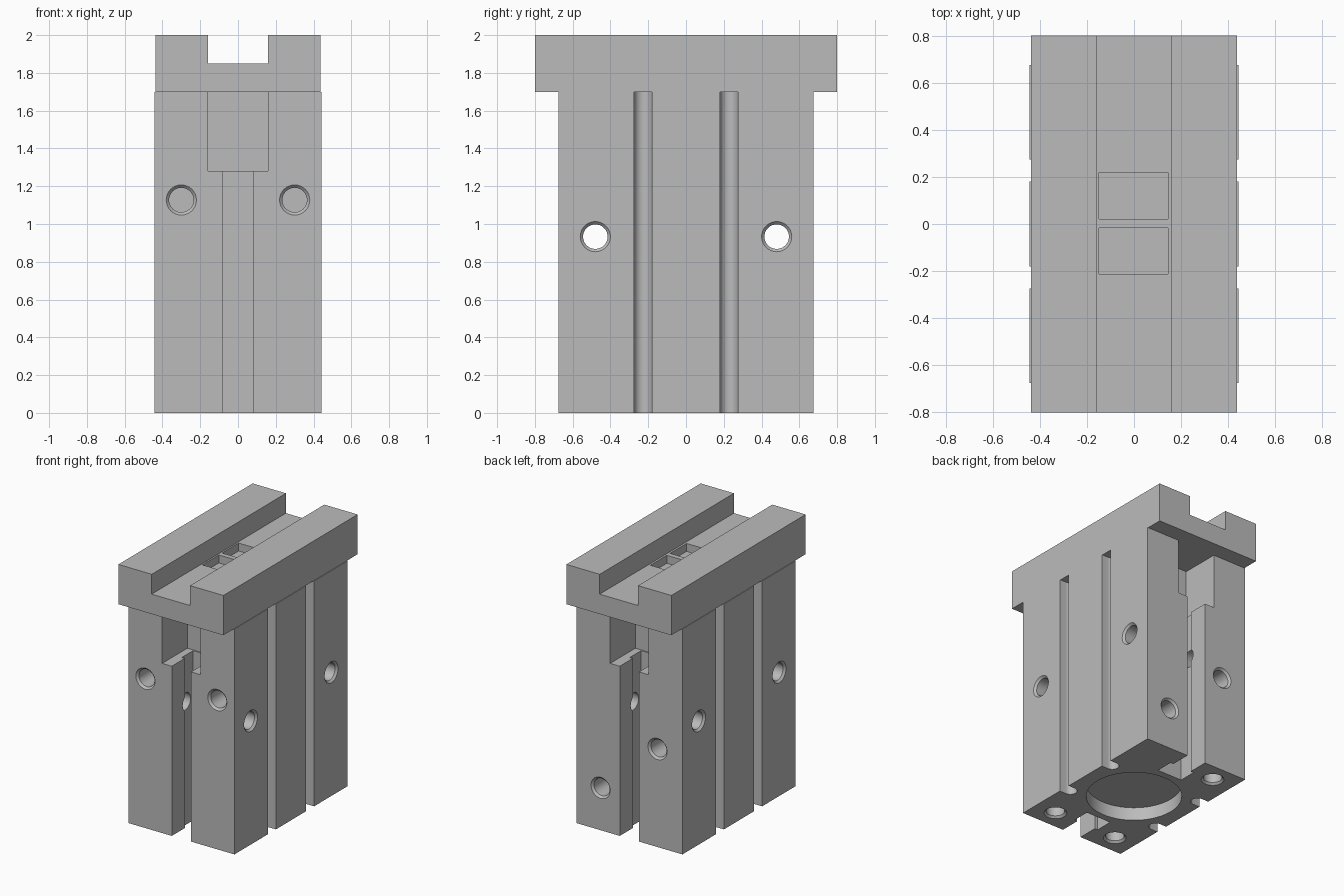
import bpy, bmesh, math
from mathutils import Matrix, Vector

if "Cube" in bpy.data.objects:
    bpy.data.objects.remove(bpy.data.objects["Cube"], do_unlink=True)

metal = bpy.data.materials.new("plain grey")
metal.use_nodes = True
GREY = (0.5, 0.5, 0.5, 1)
metal.diffuse_color = GREY
metal.node_tree.nodes["Principled BSDF"].inputs["Base Color"].default_value = GREY


def make_object(name, bm):
    bmesh.ops.recalc_face_normals(bm, faces=bm.faces)
    mesh = bpy.data.meshes.new(name)
    bm.to_mesh(mesh)
    bm.free()
    mesh.materials.append(metal)
    ob = bpy.data.objects.new(name, mesh)
    bpy.context.collection.objects.link(ob)
    return ob


def box(name, x0, x1, y0, y1, z0, z1):
    bm = bmesh.new()
    bmesh.ops.create_cube(bm, size=1)
    for v in bm.verts:
        v.co = Vector((x1 if v.co.x > 0 else x0,
                       y1 if v.co.y > 0 else y0,
                       z1 if v.co.z > 0 else z0))
    return make_object(name, bm)


def turned(name, rings, place, axis, sides=32):
    """Solid of revolution; rings are (radius, depth) going into the part along axis."""
    bm = bmesh.new()
    loops = [[bm.verts.new((r * math.cos(i * math.tau / sides),
                            r * math.sin(i * math.tau / sides), d))
              for i in range(sides)] for r, d in rings]
    for a, b in zip(loops, loops[1:]):
        for i in range(sides):
            j = (i + 1) % sides
            bm.faces.new((a[i], a[j], b[j], b[i]))
    bm.faces.new(loops[0])
    bm.faces.new(loops[-1])
    turn = Vector((0, 0, 1)).rotation_difference(Vector(axis)).to_matrix().to_4x4()
    bm.transform(Matrix.Translation(place) @ turn)
    return make_object(name, bm)


def cut(target, cutter):
    cutter.hide_render = True
    mod = target.modifiers.new("cut", 'BOOLEAN')
    mod.operation = 'DIFFERENCE'
    mod.solver = 'EXACT'
    mod.object = cutter
    bpy.context.view_layer.objects.active = target
    bpy.ops.object.modifier_apply(modifier=mod.name)
    bpy.data.objects.remove(cutter, do_unlink=True)


def drill(target, place, axis, depth):
    """Round hole with a chamfered mouth."""
    r = 0.065
    cut(target, turned("hole_cutter", [(r + 0.035, -0.02), (r, 0.015), (r, depth)],
                       place, axis))


# Main body
W, D, H = 0.443, 0.675, 1.7
body = box("body", -W, W, -D, D, 0, H)

# Stepped jaw slots in front and back
for s in (-1, 1):
    for half, y0, y1, z0, z1 in ((0.08, 0.5, 0.8, -0.1, 1.3),
                                 (0.105, 0.385, 0.52, -0.1, 1.3),
                                 (0.16, 0.375, 0.8, 1.28, 1.8)):
        a, b = sorted((s * y0, s * y1))
        cut(body, box("slot_cutter", -half, half, a, b, z0, z1))

# Round-bottomed sensor grooves on both sides
R = 0.0475
for sx in (-1, 1):
    for sy in (-1, 1):
        bm = bmesh.new()
        plan = [(W + 0.1, -R)]
        plan += [(W - 0.055 - R * math.sin(t * math.pi / 12),
                  -R * math.cos(t * math.pi / 12)) for t in range(13)]
        plan += [(W + 0.1, R)]
        face = bm.faces.new([bm.verts.new((sx * x, sy * 0.2275 + y, -0.1)) for x, y in plan])
        ext = bmesh.ops.extrude_face_region(bm, geom=[face])["geom"]
        bmesh.ops.translate(bm, vec=(0, 0, H + 0.2),
                            verts=[g for g in ext if isinstance(g, bmesh.types.BMVert)])
        cut(body, make_object("groove_cutter", bm))

# Cross holes through the side walls, meeting in the slots
for sx in (-1, 1):
    for sy in (-1, 1):
        drill(body, (sx * W, sy * 0.48, 0.933), (-sx, 0, 0), W)

# Front, back and bottom holes
for x in (-0.3, 0.3):
    drill(body, (x, -D, 1.127), (0, 1, 0), 0.25)
for x, z in ((0.24, 0.32), (-0.235, 0.74)):
    drill(body, (x, D, z), (0, -1, 0), 0.25)
for x, y in ((0.27, -0.53), (-0.27, -0.53), (-0.27, 0.53)):
    drill(body, (x, y, 0), (0, 0, 1), 0.25)

# Round recess in the underside
cut(body, turned("recess_cutter", [(0.333, -0.1), (0.333, 0.1)], (0, 0, 0), (0, 0, 1), 64))

# Top rail with a channel along its length
bm = bmesh.new()
half = [(0.16, 1.85), (0.16, 2), (0.438, 2), (0.438, H)]
outline = half + [(-x, z) for x, z in reversed(half)]
face = bm.faces.new([bm.verts.new((x, -0.8, z)) for x, z in outline])
ext = bmesh.ops.extrude_face_region(bm, geom=[face])["geom"]
bmesh.ops.translate(bm, vec=(0, 1.6, 0),
                    verts=[g for g in ext if isinstance(g, bmesh.types.BMVert)])
rail = make_object("top_rail", bm)

# Two pockets in the channel floor
for y in (-0.115, 0.12):
    cut(rail, box("pocket_cutter", -0.148, 0.145, y - 0.098, y + 0.098, 1.79, 1.9))

# Smooth the round walls, keep edges sharp
for ob in (body, rail):
    bpy.ops.object.select_all(action='DESELECT')
    ob.select_set(True)
    bpy.context.view_layer.objects.active = ob
    bpy.ops.object.shade_smooth_by_angle(angle=math.radians(30))
